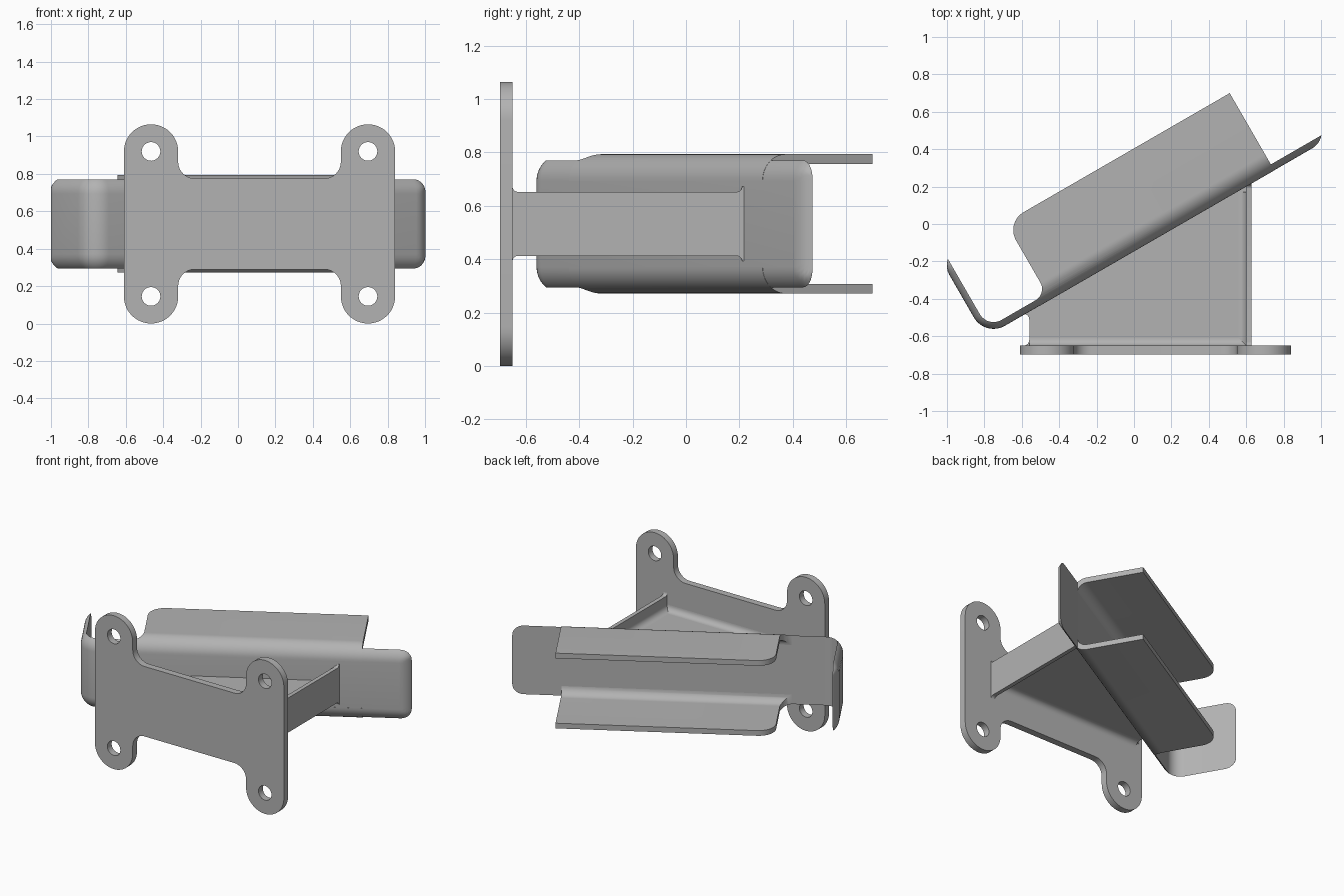
import bpy, bmesh
from math import sin, cos, pi, sqrt, radians
from mathutils import Matrix

old = bpy.data.objects.get("Cube")
if old:
    bpy.data.objects.remove(old, do_unlink=True)

MID = 0.5325                     # height of the symmetry plane
TILT = Matrix.Rotation(radians(30), 4, 'Z')
INNER, OUTER, BEND = -0.09, -0.126, 0.1

steel = bpy.data.materials.new("grey_steel")
steel.use_nodes = True
steel.diffuse_color = (0.45, 0.45, 0.45, 1)
steel.node_tree.nodes["Principled BSDF"].inputs["Base Color"].default_value = (0.45, 0.45, 0.45, 1)


def finish(name, bm, matrix=Matrix()):
    bmesh.ops.recalc_face_normals(bm, faces=bm.faces)
    bm.transform(matrix)
    mesh = bpy.data.meshes.new(name)
    bm.to_mesh(mesh)
    bm.free()
    ob = bpy.data.objects.new(name, mesh)
    bpy.context.collection.objects.link(ob)
    mesh.materials.append(steel)
    return ob


def loft(name, rings, matrix=Matrix()):
    bm = bmesh.new()
    loops = [[bm.verts.new(p) for p in ring] for ring in rings]
    n = len(loops[0])
    for a, b in zip(loops, loops[1:]):
        for i in range(n):
            j = (i + 1) % n
            bm.faces.new((a[i], a[j], b[j], b[i]))
    bm.faces.new(loops[0])
    bm.faces.new(loops[-1][::-1])
    bmesh.ops.remove_doubles(bm, verts=bm.verts, dist=0.0002)
    return finish(name, bm, matrix)


def prism(name, outline, axis, lo, hi, matrix=Matrix()):
    def place(p, d):
        return {'X': (d, *p), 'Y': (p[0], d, p[1]), 'Z': (*p, d)}[axis]
    return loft(name, [[place(p, d) for p in outline] for d in (lo, hi)], matrix)


def arc(cx, cy, r, a0, a1, n=10):
    angles = [radians(a0 + (a1 - a0) * i / n) for i in range(n + 1)]
    return [(cx + r * cos(a), cy + r * sin(a)) for a in angles]


def boolean(ob, cutter, operation):
    mod = ob.modifiers.new("cut", 'BOOLEAN')
    mod.object, mod.operation, mod.solver = cutter, operation, 'EXACT'
    bpy.context.view_layer.objects.active = ob
    bpy.ops.object.modifier_apply(modifier=mod.name)
    bpy.data.objects.remove(cutter, do_unlink=True)


def smooth(ob):
    bpy.ops.object.select_all(action='DESELECT')
    ob.select_set(True)
    bpy.context.view_layer.objects.active = ob
    bpy.ops.object.shade_smooth_by_angle(angle=radians(35))


# Mounting plate: four round lugs joined by a waist, with bolt holes
LUGS, LUG_Z, LUG_R, WAIST, FIL = (-0.465, 0.695), 0.3875, 0.145, 0.2425, 0.09
half = (arc(LUGS[1], LUG_Z, LUG_R, 0, 180, 24)
        + arc(LUGS[1] - LUG_R - FIL, WAIST + FIL, FIL, 0, -90)
        + arc(LUGS[0] + LUG_R + FIL, WAIST + FIL, FIL, -90, -180)
        + arc(LUGS[0], LUG_Z, LUG_R, 0, 180, 24))
outline = [(x, MID + z) for x, z in half] + [(x, MID - z) for x, z in reversed(half)]
plate = prism("mounting_plate", outline, 'Y', -0.697, -0.65)
for x in LUGS:
    for side in (-1, 1):
        hole = arc(x, MID + side * LUG_Z, 0.05, 0, 345, 23)
        boolean(plate, prism("hole_cutter", hole, 'Y', -0.8, -0.5), 'DIFFERENCE')


# Tray floor and end lip: one bent sheet whose outer rim curves in to a thin edge
def thickness(d):
    run = 0.077
    d = min(max(d, 0), run)
    return max(sqrt(BEND ** 2 - (run - d) ** 2) - sqrt(BEND ** 2 - run ** 2), 0)


RIM = (0, 0.004, 0.012, 0.024, 0.04, 0.058, 0.077)
LIP, TIP, END, R_IN = -0.955, 0.335, 1.105, 0.085
stations = [(LIP, TIP - d, -1, 0, d) for d in RIM]
for i in range(13):
    a = pi + pi / 2 * i / 12
    stations.append((LIP + R_IN + R_IN * cos(a), INNER + R_IN + R_IN * sin(a), cos(a), sin(a), 1))
stations += [(END - d, INNER, 0, -1, d) for d in reversed(RIM)]
rings = []
for s, t, ns, nt, d in stations:
    c = 0.07
    h = 0.238 - c + sqrt(c ** 2 - max(c - d, 0) ** 2)
    ring = []
    for side in (-1, 1):
        for e in (RIM if side < 0 else RIM[::-1]):
            off = min(thickness(e), thickness(d))
            ring.append((s + ns * off, t + nt * off, MID + side * (h - e)))
    rings.append(ring)
smooth(loft("tray_floor_and_lip", rings, TILT))

# Side flanges: curved walls trimmed to a rounded outline
LEFT, RIGHT, TOP = -0.59, 0.793, 0.35
trim = ([(LEFT - 0.07, -0.3), (RIGHT, -0.3), (RIGHT, TOP)]
        + arc(LEFT + 0.11, TOP - 0.11, 0.11, 90, 180)
        + arc(LEFT - 0.07, INNER + 0.07, 0.07, 0, -88))
for name, side in (("upper_flange", 1), ("lower_flange", -1)):
    cz, ct = 0.161, OUTER - 0.001 + BEND
    section = (arc(cz, ct, BEND, -90, 0, 14) + [(cz + BEND, 0.5), (cz + BEND - 0.036, 0.5)]
               + arc(cz, ct, BEND - 0.036, 0, -90, 14))
    section = [(t, MID + side * z) for z, t in section]
    flange = prism(name, section, 'X', -0.9, 0.9)
    boolean(flange, prism("flange_trim", trim, 'Z', -1, 2), 'INTERSECT')
    flange.data.transform(TILT)
    smooth(flange)

# Horizontal web between plate and tray
web_line = lambda x: 0.577 * x - 0.13
web = ([(0.62, -0.66), (0.62, web_line(0.62)), (-0.6, web_line(-0.6))]
       + arc(-0.59, web_line(-0.59) - 0.04, 0.03, 90, 0, 6)
       + arc(-0.59, -0.62, 0.03, 0, -90, 6) + [(-0.59, -0.66)])
prism("web", web, 'Z', MID - 0.02, MID + 0.02)

# Concave fillets where the web meets the plate and the wall
for side in (-1, 1):
    r = 0.04
    base = MID + side * 0.02
    cove = [(-0.655, base)] + [(y, base + side * z)
                               for y, z in arc(-0.65 + r, r, r, 270, 180, 8)] + [(-0.655, base + side * r)]
    smooth(prism("plate_fillet", cove, 'X', -0.56, 0.61))
    cove = [(0.605, base)] + [(x, base + side * z) for x, z in arc(0.6 - r, r, r, 270, 360, 8)]
    smooth(prism("wall_fillet", cove, 'Y', -0.65, 0.17))

# Upright side wall with flared ends
edge = (arc(-0.63, 0.14, 0.02, 180, 270, 6) + arc(0.19, 0.14, 0.02, 270, 360, 6) + [(0.225, 0.14)])
edge = [(-0.66, 0.14)] + edge
wall = [(y, MID + z) for y, z in edge] + [(y, MID - z) for y, z in reversed(edge)]
smooth(prism("side_wall", wall, 'X', 0.6, 0.628))
smooth(plate)
